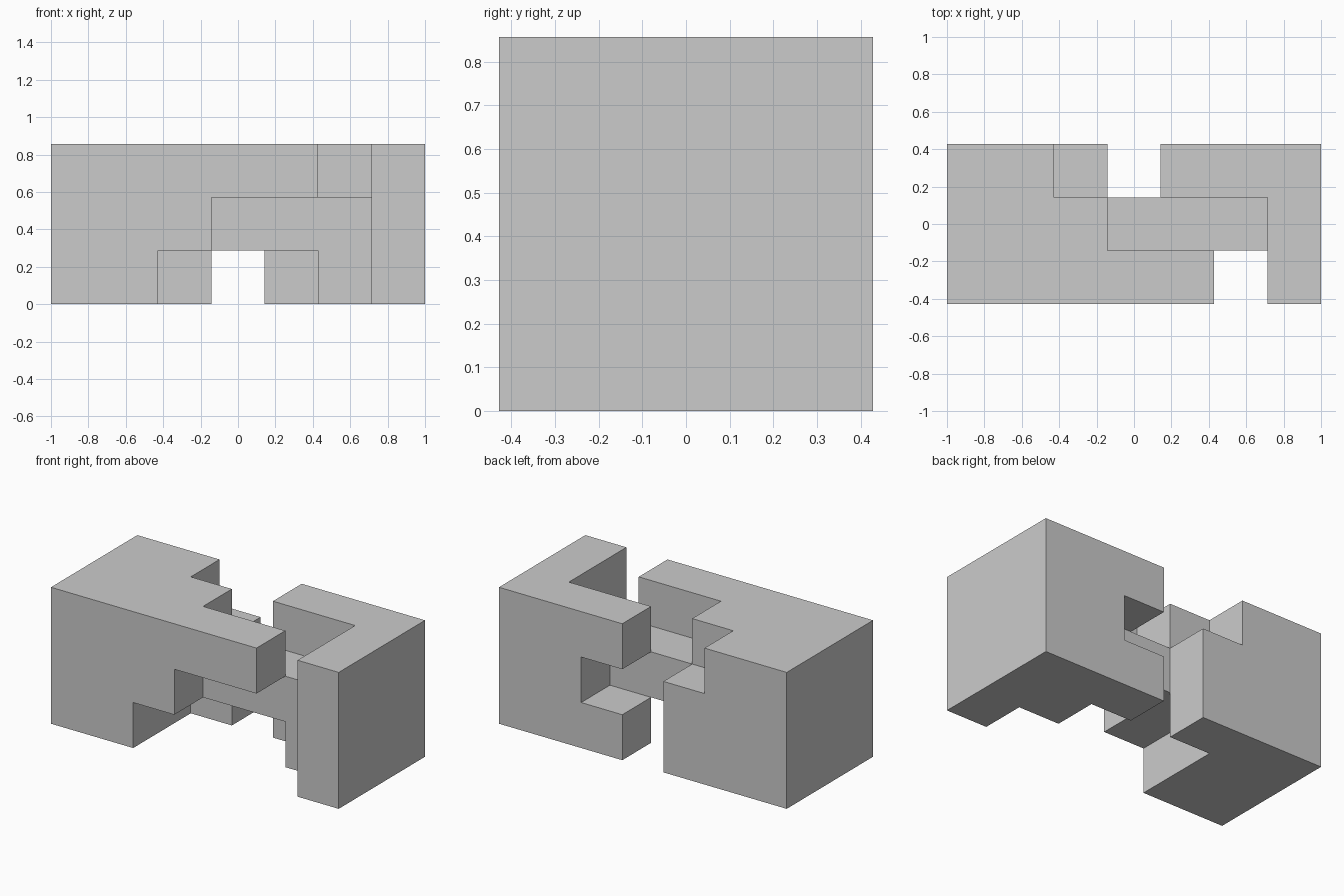
import bpy, bmesh, math
from mathutils import Vector

if "Cube" in bpy.data.objects:
    bpy.data.objects.remove(bpy.data.objects["Cube"])

U = 2 / 7  # one notch unit: the bar is 7 x 3 x 3 units

# Notch pattern along x, keyed by layer: rows run bottom to top,
# and within each layer front to back (# = solid, . = cut away)
PATTERN = [
    ["##....#", "##...##", "###.###"],
    ["###...#", "#######", "###..##"],
    ["#####.#", "###...#", "##..###"],
]

solid = {(x, y, z)
         for z, layer in enumerate(PATTERN)
         for y, row in enumerate(layer)
         for x, c in enumerate(row) if c == "#"}

bm = bmesh.new()
corners = {}


def corner(p):
    """Shared grid vertex in model space."""
    key = tuple(round(v) for v in p)
    if key not in corners:
        x, y, z = key
        corners[key] = bm.verts.new(((x - 3.5) * U, (y - 1.5) * U, z * U))
    return corners[key]


# Skin of the notched bar: a face wherever solid meets air
for cell in solid:
    for axis in range(3):
        for side in (0, 1):
            near = list(cell)
            near[axis] += 2 * side - 1
            if tuple(near) in solid:
                continue
            a, b = Vector(), Vector()
            a[(axis + 1) % 3] = b[(axis + 2) % 3] = 1
            o = Vector(cell)
            o[axis] += side
            quad = [o, o + a, o + a + b, o + b]
            bm.faces.new([corner(p) for p in (quad if side else quad[::-1])])

# Merge coplanar squares into clean flat faces
bmesh.ops.dissolve_limit(bm, angle_limit=math.radians(1),
                         verts=bm.verts[:], edges=bm.edges[:])

mesh = bpy.data.meshes.new("notched_bar")
bm.to_mesh(mesh)
bm.free()
bpy.context.collection.objects.link(bpy.data.objects.new("notched_bar", mesh))
